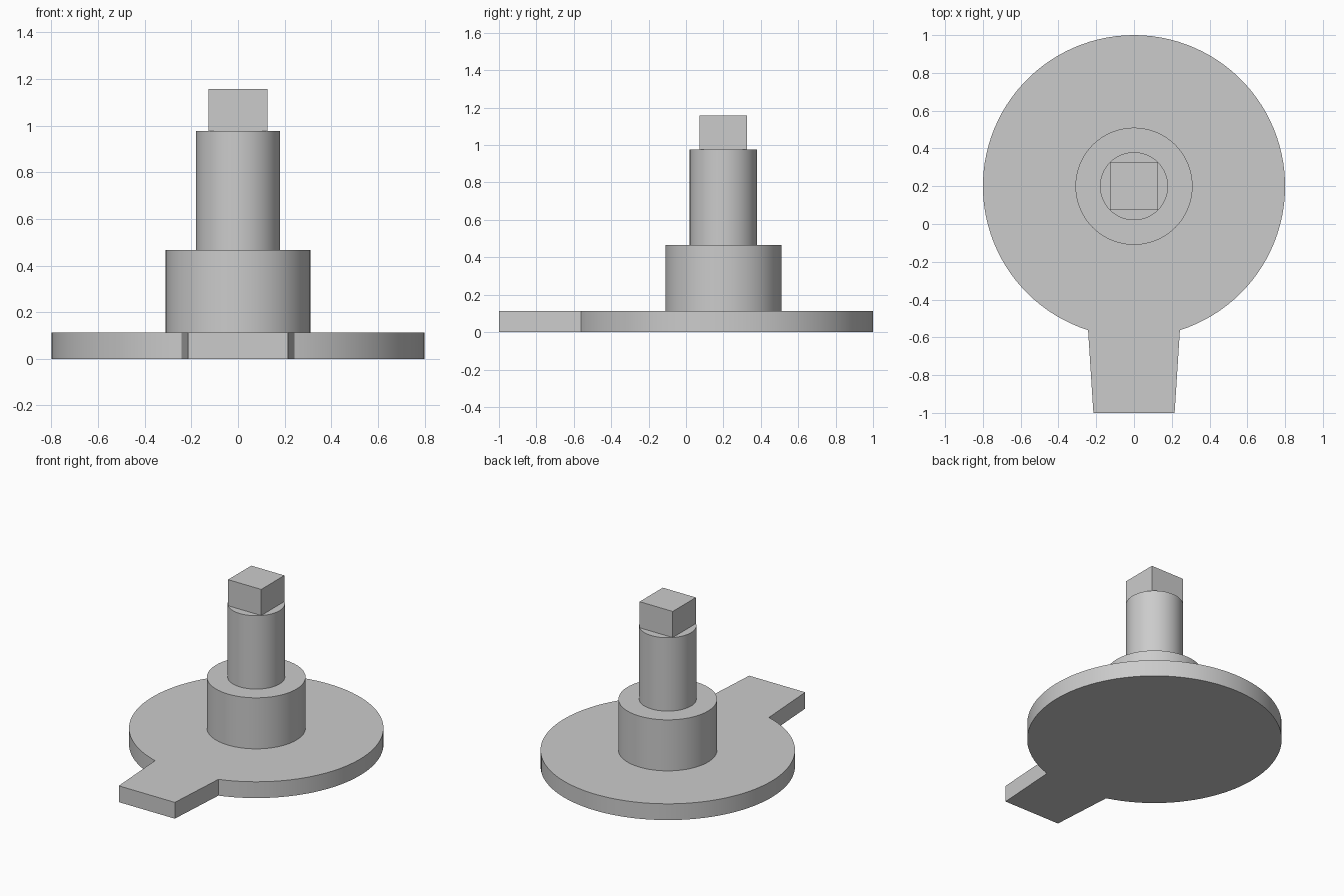
import bpy, bmesh, math

if "Cube" in bpy.data.objects:
    bpy.data.objects.remove(bpy.data.objects["Cube"])

AXIS_Y = 0.2      # centre of the disc and shaft
SEGMENTS = 96

grey = bpy.data.materials.new("plain grey")
grey.diffuse_color = (0.6, 0.6, 0.6, 1)
grey.use_nodes = True
grey.node_tree.nodes["Principled BSDF"].inputs["Base Color"].default_value = grey.diffuse_color


def arc(radius, start, end, count):
    """Points along an arc around the shaft axis, both ends included."""
    return [(radius * math.cos(start + (end - start) * i / count),
             AXIS_Y + radius * math.sin(start + (end - start) * i / count))
            for i in range(count + 1)]


def circle(radius):
    return arc(radius, 0, 2 * math.pi, SEGMENTS)[:-1]


def extrude(name, outline, z0, z1):
    """Closed prism from an outline, smooth on its curved walls."""
    bm = bmesh.new()
    face = bm.faces.new([bm.verts.new((x, y, z0)) for x, y in outline])
    top = bmesh.ops.extrude_face_region(bm, geom=[face], use_keep_orig=True)
    bmesh.ops.translate(bm, vec=(0, 0, z1 - z0),
                        verts=[g for g in top["geom"] if isinstance(g, bmesh.types.BMVert)])
    bmesh.ops.recalc_face_normals(bm, faces=bm.faces)
    mesh = bpy.data.meshes.new(name)
    bm.to_mesh(mesh)
    bm.free()
    mesh.materials.append(grey)
    obj = bpy.data.objects.new(name, mesh)
    bpy.context.collection.objects.link(obj)
    bpy.ops.object.select_all(action='DESELECT')
    obj.select_set(True)
    bpy.context.view_layer.objects.active = obj
    bpy.ops.object.shade_smooth_by_angle(angle=math.radians(15))
    return obj


# Base disc with a tapered tab towards the front
half = math.asin(0.243 / 0.8)
plate = arc(0.8, -math.pi / 2 + half, 1.5 * math.pi - half, SEGMENTS)
plate += [(-0.215, -1.0), (0.215, -1.0)]
extrude("base_plate", plate, 0, 0.113)

# Hub and shaft
extrude("hub", circle(0.31), 0.113, 0.467)
extrude("shaft", circle(0.18), 0.467, 0.976)

# Square drive end, its corners meeting the shaft rim
h = 0.127
extrude("square_drive", [(-h, AXIS_Y - h), (h, AXIS_Y - h), (h, AXIS_Y + h), (-h, AXIS_Y + h)],
        0.976, 1.157)
